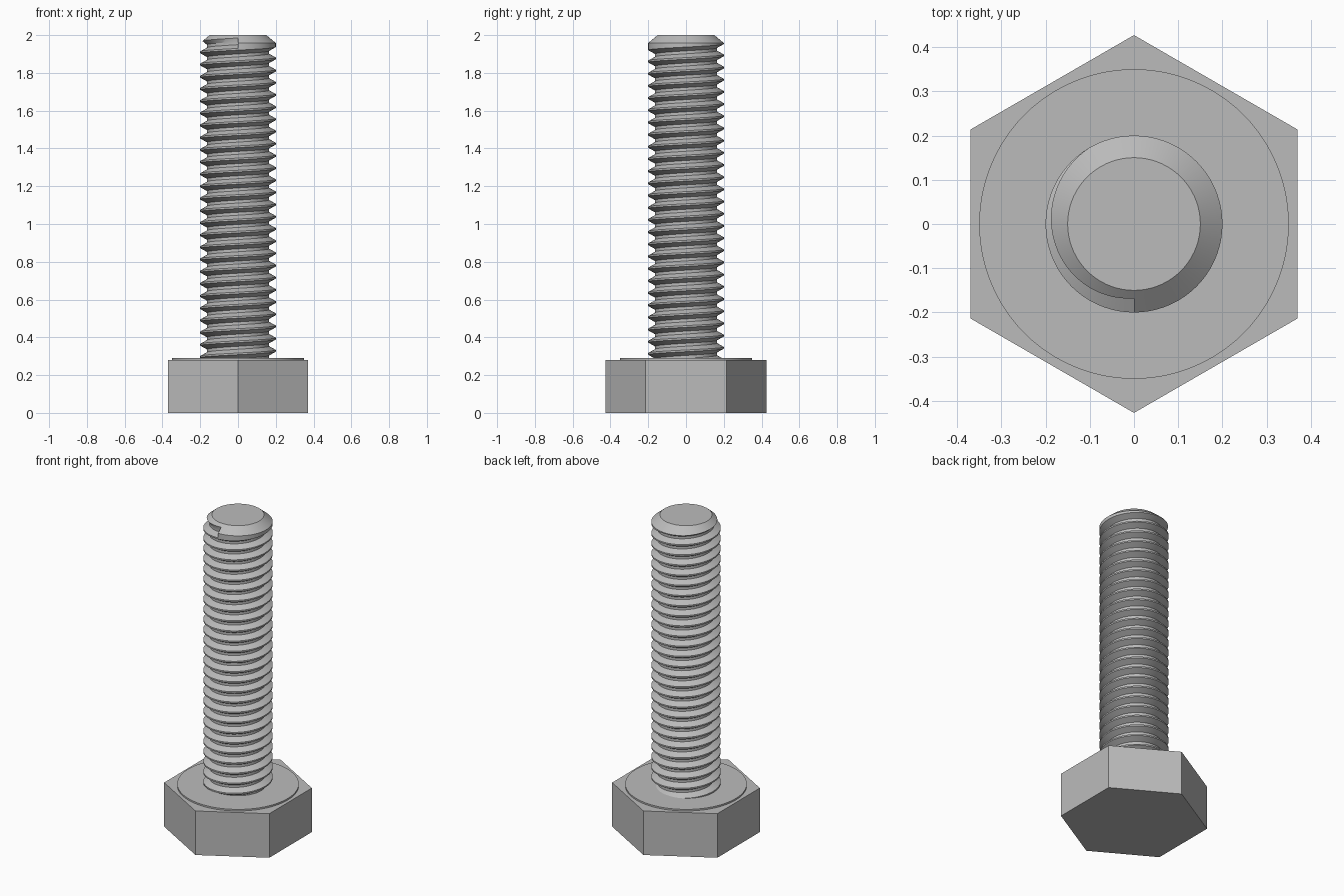
import bpy, bmesh, math

cube = bpy.data.objects.get("Cube")
if cube:
    bpy.data.objects.remove(cube, do_unlink=True)

# One plain steel colour
steel = bpy.data.materials.new("steel_grey")
steel.use_nodes = True
colour = (0.5, 0.5, 0.5, 1)
steel.diffuse_color = colour
steel.node_tree.nodes["Principled BSDF"].inputs["Base Color"].default_value = colour


def finish(obj, name):
    obj.name = obj.data.name = name
    obj.data.materials.append(steel)
    return obj


def prism(name, sides, radius, z0, z1, turn=0):
    bpy.ops.mesh.primitive_cylinder_add(vertices=sides, radius=radius, depth=z1 - z0,
                                        location=(0, 0, (z0 + z1) / 2), rotation=(0, 0, turn))
    return finish(bpy.context.object, name)


# Hexagonal head and the thin round bearing face on it
HEAD_TOP, FACE_TOP = 0.28, 0.29
prism("hex_head", 6, 0.427, 0, HEAD_TOP)
face = prism("bearing_face", 96, 0.35, HEAD_TOP - 0.02, FACE_TOP)
bpy.context.view_layer.objects.active = face
bpy.ops.object.shade_smooth_by_angle()

# Threaded shank: right-handed helix with a chamfered tip
SEGMENTS, PITCH, TURNS = 72, 0.0645, 27
CREST, ROOT, TIP, TOP = 0.2, 0.164, 0.15, 2.0
SLOPE = 1.2
SHOULDER = TOP - (CREST - TIP) / SLOPE
THREAD_END = 1.985
PROFILE = [(0, CREST), (0.14, CREST), (0.45, ROOT), (0.69, ROOT)]


def column(step):
    """Points up one side of the shank, as (radius, height)."""
    base = THREAD_END + PITCH * (step / SEGMENTS - 1 - TURNS)
    points = [(r, base + PITCH * (k + f)) for k in range(TURNS) for f, r in PROFILE]
    end = base + PITCH * TURNS
    points += [(CREST, end), (CREST, max(end, SHOULDER)), (TIP, TOP)]
    return [(min(r, TIP + SLOPE * (TOP - z)), z) for r, z in points]


bm = bmesh.new()
columns = []
for step in range(SEGMENTS + 1):
    a = math.tau * step / SEGMENTS - math.pi / 2
    columns.append([bm.verts.new((r * math.cos(a), r * math.sin(a), z))
                    for r, z in column(step)])
for left, right in zip(columns, columns[1:]):
    for i in range(len(left) - 1):
        bm.faces.new((left[i], right[i], right[i + 1], left[i + 1]))

# Flat tip and the small wall where the groove runs out
bm.faces.new([c[-1] for c in columns[:-1]])
first, last = columns[0], columns[-1]
bm.faces.new(first[-3:] + last[-3:-7:-1])
bmesh.ops.remove_doubles(bm, verts=bm.verts, dist=0.0001)
bmesh.ops.recalc_face_normals(bm, faces=bm.faces)
mesh = bpy.data.meshes.new("threaded_shank")
bm.to_mesh(mesh)
bm.free()
shank = finish(bpy.data.objects.new("threaded_shank", mesh), "threaded_shank")
bpy.context.collection.objects.link(shank)
bpy.ops.object.select_all(action="DESELECT")
shank.select_set(True)
bpy.context.view_layer.objects.active = shank
bpy.ops.object.shade_smooth_by_angle(angle=math.radians(25))
